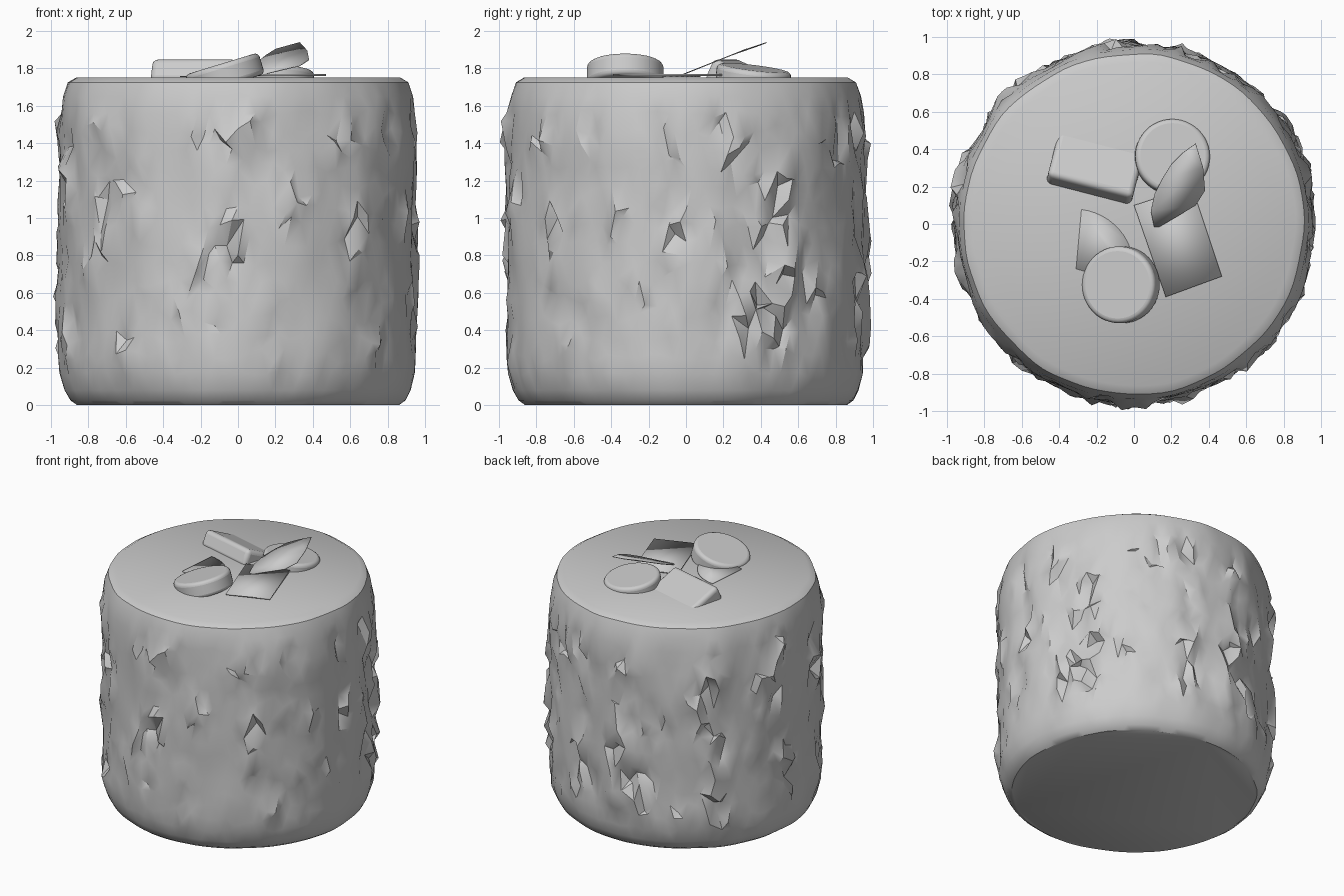
import bpy, bmesh, math, random
from mathutils import Vector, noise

if "Cube" in bpy.data.objects:
    bpy.data.objects.remove(bpy.data.objects["Cube"])

random.seed(4)


def make_object(name, bm, angle=30):
    bmesh.ops.recalc_face_normals(bm, faces=bm.faces)
    me = bpy.data.meshes.new(name)
    bm.to_mesh(me)
    bm.free()
    ob = bpy.data.objects.new(name, me)
    bpy.context.collection.objects.link(ob)
    bpy.ops.object.select_all(action='DESELECT')
    ob.select_set(True)
    bpy.context.view_layer.objects.active = ob
    bpy.ops.object.shade_smooth_by_angle(angle=math.radians(angle))
    return ob


# body: rounded drum whose side is covered in jagged flakes
def make_body():
    bm = bmesh.new()
    n = 96
    profile = [(0.86, 0.0), (0.895, 0.025), (0.925, 0.08), (0.95, 0.17)]
    profile += [(0.955, 0.26 + i * 0.1) for i in range(13)]
    profile += [(0.945, 1.56), (0.935, 1.65), (0.91, 1.725), (0.865, 1.752)]
    rings = []
    for j, (r, z) in enumerate(profile):
        rough = max(0.0, min(1.0, (z - 0.1) / 0.2, (1.62 - z) / 0.15))
        ring = []
        for i in range(n):
            a = 2 * math.pi * (i + 0.5 * (j % 2)) / n
            d = Vector((math.cos(a), math.sin(a), 0))
            broad = noise.noise(Vector((d.x * 4, d.y * 4, z * 2.5)))
            patch = max(0, noise.noise(Vector((d.x * 5 + 9, d.y * 5, z * 3))) + 0.15)
            rr = r + 0.012 * broad + rough * (0.012 * broad
                 + random.uniform(-0.05, 0.06) * min(1, patch * 1.6))
            zz = z + rough * random.uniform(-0.06, 0.06) * min(1, patch * 2.5 + 0.3)
            p = d * min(rr, 1.0)
            ring.append(bm.verts.new((p.x, p.y, zz)))
        rings.append(ring)
    for lo, hi in zip(rings, rings[1:]):
        for i in range(n):
            k = (i + 1) % n
            bm.faces.new((lo[i], lo[k], hi[k], hi[i]))
    bm.faces.new(rings[0][::-1])
    bm.faces.new(rings[-1])
    bmesh.ops.triangulate(bm, faces=[f for f in bm.faces if len(f.verts) == 4])
    return make_object("textured_body", bm, 35)


def bevel_mod(ob, width, segments=4):
    m = ob.modifiers.new("rounding", 'BEVEL')
    m.width, m.segments = width, segments
    m.limit_method, m.angle_limit = 'ANGLE', math.radians(40)


# round sweets lying tilted on top
def make_disc(name, radius, height, loc, rot):
    bm = bmesh.new()
    bmesh.ops.create_cone(bm, cap_ends=True, segments=48, radius1=radius,
                          radius2=radius, depth=height)
    ob = make_object(name, bm, 40)
    ob.location, ob.rotation_euler = loc, [math.radians(v) for v in rot]
    bevel_mod(ob, 0.025)


# block with rounded edges
def make_block(name, size, loc, rot):
    bm = bmesh.new()
    bmesh.ops.create_cube(bm, size=1)
    bmesh.ops.scale(bm, vec=size, verts=bm.verts)
    ob = make_object(name, bm, 40)
    ob.location, ob.rotation_euler = loc, [math.radians(v) for v in rot]
    bevel_mod(ob, 0.03)


# thin decorative sheets
def make_sheet(name, points, thickness=0.005):
    bm = bmesh.new()
    bm.faces.new([bm.verts.new(p) for p in points])
    ob = make_object(name, bm)
    m = ob.modifiers.new("thickness", 'SOLIDIFY')
    m.thickness, m.offset = thickness, 0


make_body()
make_disc("front_disc", 0.205, 0.12, (-0.07, -0.325, 1.768), (0, -17, 0))
make_disc("back_disc", 0.2, 0.09, (0.205, 0.36, 1.758), (-7, 5, 0))
make_block("rounded_block", (0.47, 0.31, 0.13), (-0.205, 0.315, 1.732), (-25, 0, -14.5))

# raised curved shard: plane rising toward the back
leaf = [(0.11, -0.03), (0.33, 0.10), (0.38, 0.18), (0.37, 0.30), (0.33, 0.43),
        (0.26, 0.38), (0.20, 0.32), (0.15, 0.24), (0.11, 0.16), (0.09, 0.07)]
make_sheet("raised_shard", [(x, y, 1.762 + 0.45 * (y + 0.03) * (0.85 + 0.0 * x)
                             if y > 0.35 else 1.762 + 0.4 * (y + 0.03)) for x, y in leaf])
# flat sheets
make_sheet("flat_square_sheet", [(0.0, 0.1, 1.765), (0.31, 0.2, 1.765),
                                 (0.47, -0.28, 1.765), (0.17, -0.39, 1.765)], 0.01)
arc = [(-0.32 + 0.32 * math.cos(math.radians(t)), -0.24 + 0.32 * math.sin(math.radians(t)), 1.757)
       for t in range(-15, 84, 7)]
make_sheet("flat_sector_sheet", [(-0.31, -0.24, 1.757)] + arc)
